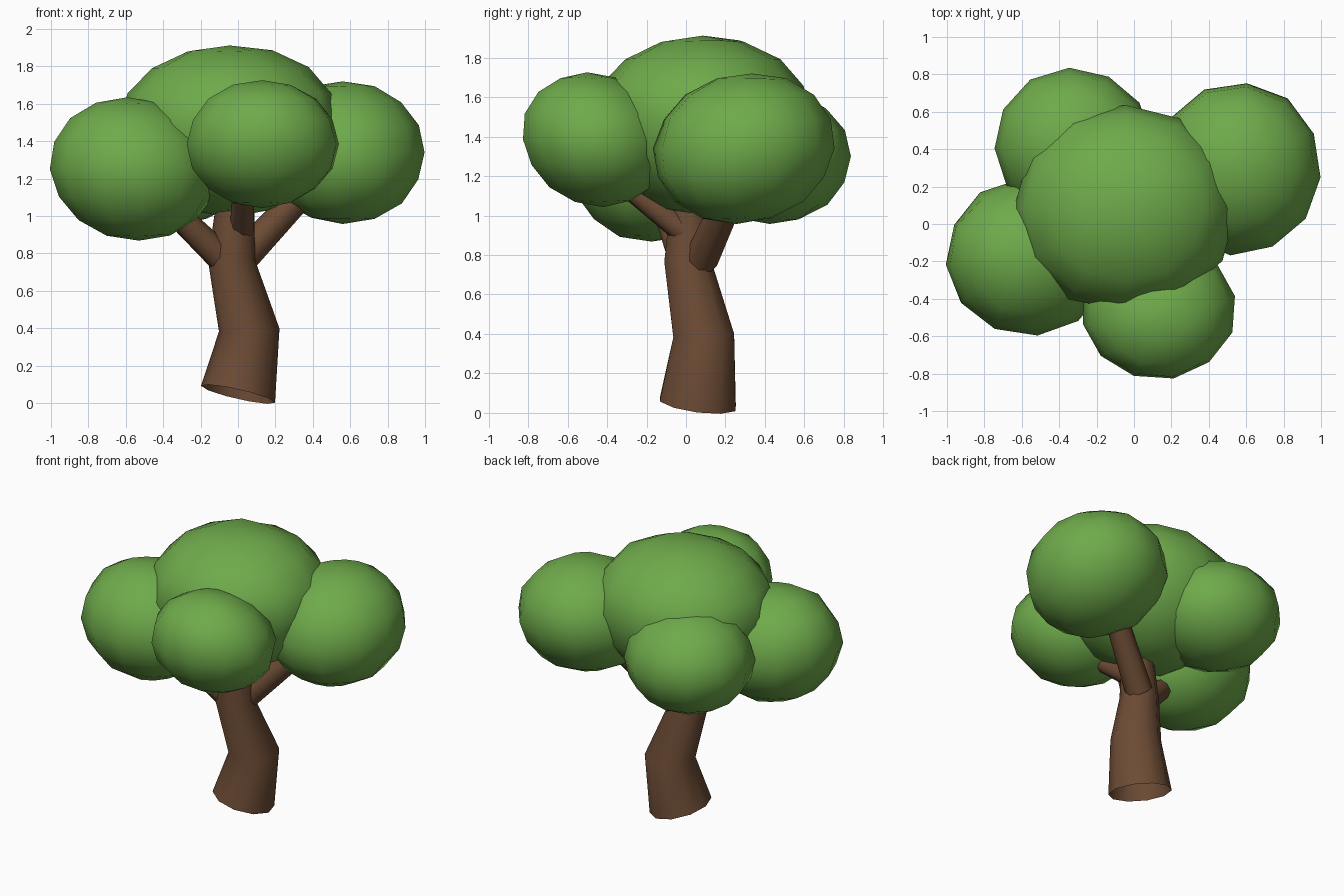
import bpy
import bmesh
import random
from math import cos, sin, tau
from mathutils import Vector

random.seed(4)
cube = bpy.data.objects.get("Cube")
if cube:
    bpy.data.objects.remove(cube, do_unlink=True)


def make_material(name, rgb):
    mat = bpy.data.materials.new(name)
    mat.use_nodes = True
    colour = (*rgb, 1)
    mat.diffuse_color = colour
    bsdf = mat.node_tree.nodes["Principled BSDF"]
    bsdf.inputs["Base Color"].default_value = colour
    bsdf.inputs["Roughness"].default_value = 0.9
    return mat


leaf_green = make_material("leaf green", (0.158, 0.405, 0.07))
bark_brown = make_material("bark brown", (0.15, 0.071, 0.035))


def finish(bm, name, mat):
    bmesh.ops.recalc_face_normals(bm, faces=bm.faces)
    for face in bm.faces:
        face.smooth = True
    mesh = bpy.data.meshes.new(name)
    bm.to_mesh(mesh)
    bm.free()
    mesh.materials.append(mat)
    obj = bpy.data.objects.new(name, mesh)
    bpy.context.collection.objects.link(obj)


def limb(name, rings, sides):
    """Open tube through rings of (centre, radius, ring normal)."""
    bm = bmesh.new()
    loops = []
    for centre, radius, normal in rings:
        tilt = Vector((0, 0, 1)).rotation_difference(Vector(normal))
        loops.append([
            bm.verts.new(Vector(centre) + tilt @ Vector(
                (radius * cos(tau * i / sides), radius * sin(tau * i / sides), 0)))
            for i in range(sides)])
    for low, high in zip(loops, loops[1:]):
        for i in range(sides):
            j = (i + 1) % sides
            bm.faces.new((low[i], low[j], high[j], high[i]))
    finish(bm, name, bark_brown)


def branch(name, start, end, radius):
    direction = Vector(end) - Vector(start)
    limb(name, [(start, radius, direction), (end, radius * 0.8, direction)], 8)


def foliage(name, centre, radii, turn=0.0, lean=(0, 0), depth=1.0):
    """Uneven faceted ellipsoid; lean shears it, depth stretches its lower half."""
    bm = bmesh.new()
    bmesh.ops.create_uvsphere(bm, u_segments=12, v_segments=8, radius=1.02)
    for v in bm.verts:
        x, y, z = v.co * random.uniform(0.99, 1.015)
        x, y = x * cos(turn) - y * sin(turn), x * sin(turn) + y * cos(turn)
        height = z * radii[2] * (depth if z < 0 else 1)
        offset = Vector((x * radii[0] + lean[0] * height,
                         y * radii[1] + lean[1] * height, height))
        v.co = Vector(centre) + offset
    finish(bm, name, leaf_green)


# Bent trunk with a tilted, open foot
limb("trunk", [
    ((0.0, 0.06, 0.047), 0.203, (0.23, 0.13, 1)),
    ((0.06, 0.09, 0.39), 0.162, (-0.05, -0.05, 1)),
    ((-0.035, 0.01, 0.765), 0.126, (0, 0, 1)),
    ((-0.01, 0.02, 1.15), 0.095, (0, 0, 1)),
], 10)

# Branches reaching into the crown
branch("right_branch", (-0.06, 0.0, 0.75), (-0.40, -0.12, 1.08), 0.08)
branch("left_branch", (0.02, 0.075, 0.775), (0.42, 0.27, 1.20), 0.088)
branch("front_branch", (0.02, -0.01, 0.92), (0.03, -0.34, 1.18), 0.066)

# Crown of overlapping leaf clumps
foliage("top_foliage", (-0.045, 0.085, 1.5), (0.58, 0.545, 0.405), depth=1.22)
foliage("right_foliage", (-0.56, -0.175, 1.25), (0.435, 0.41, 0.375), 0.1, (-0.08, 0))
foliage("front_foliage", (0.13, -0.46, 1.385), (0.405, 0.365, 0.332), 0.2, (0, -0.12))
foliage("left_foliage", (0.56, 0.295, 1.34), (0.435, 0.45, 0.373), -0.1, (0, 0.1))
foliage("back_foliage", (-0.325, 0.425, 1.3), (0.41, 0.4, 0.335), 0.05)
